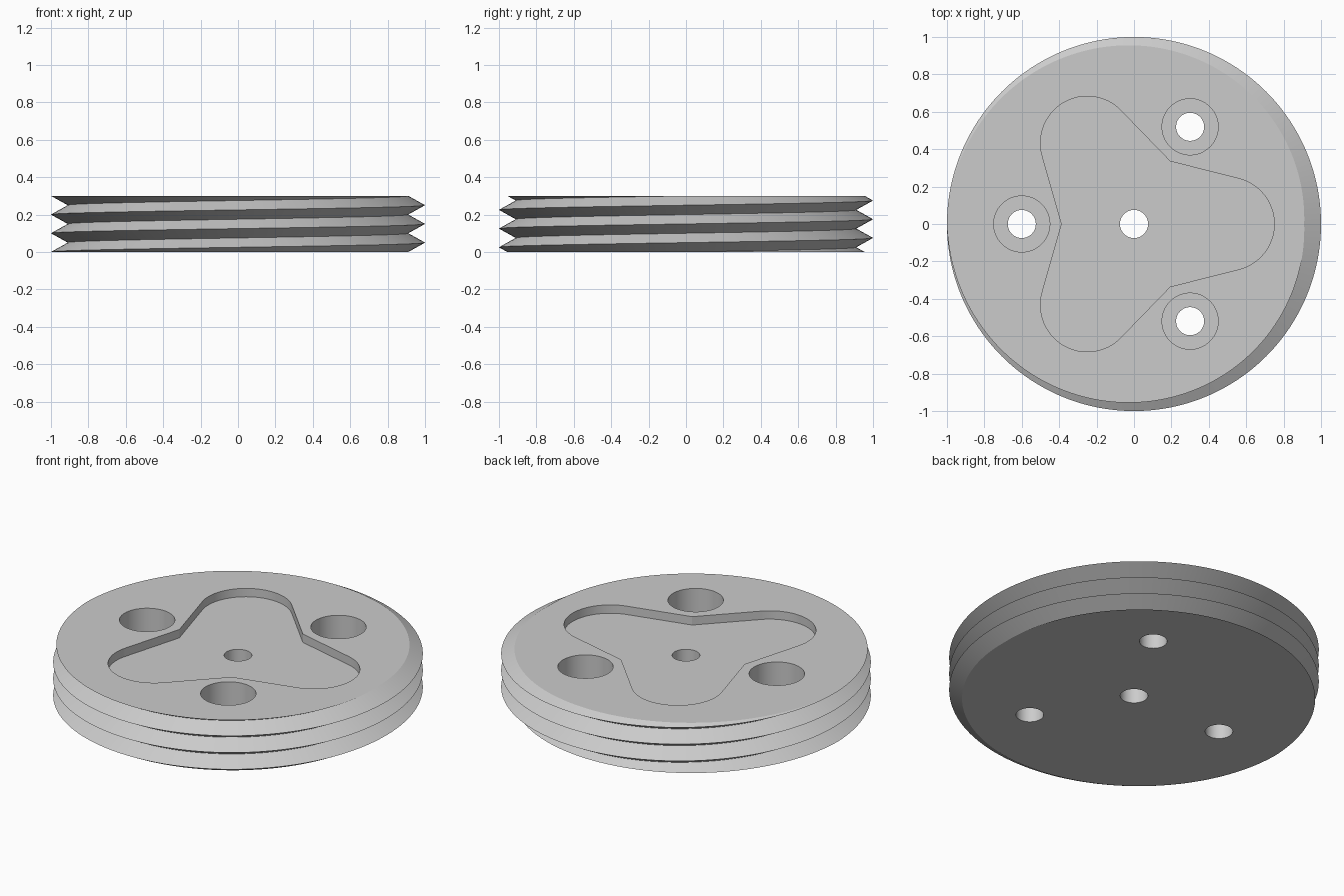
import bpy, bmesh
from math import sin, cos, pi, radians
from mathutils import Vector

default = bpy.data.objects.get("Cube")
if default:
    bpy.data.objects.remove(default, do_unlink=True)

HEIGHT, PITCH, SEGS = 0.3, 0.1, 192
CREST, ROOT = 1.0, 0.91

grey = bpy.data.materials.new("plain grey")
grey.use_nodes = True
colour = (0.6, 0.6, 0.6, 1)
grey.diffuse_color = colour
grey.node_tree.nodes["Principled BSDF"].inputs["Base Color"].default_value = colour


def add_object(name, bm):
    bmesh.ops.recalc_face_normals(bm, faces=bm.faces)
    mesh = bpy.data.meshes.new(name)
    bm.to_mesh(mesh)
    bm.free()
    mesh.materials.append(grey)
    obj = bpy.data.objects.new(name, mesh)
    bpy.context.collection.objects.link(obj)
    return obj


def threaded_disc():
    """Endless right-handed V thread, trimmed flat at both ends and capped."""
    bm = bmesh.new()
    rows = range(-4, 10)
    grid = {}
    for i in range(SEGS):
        a = 2 * pi * i / SEGS
        for k in rows:
            r = CREST if k % 2 else ROOT
            z = PITCH * (k / 2 + i / SEGS)
            grid[i, k] = bm.verts.new((r * cos(a), r * sin(a), z))
        # the last column joins the first one a full pitch higher
    for i in range(SEGS):
        for k in rows:
            j, s = ((i + 1), k) if i + 1 < SEGS else (0, k + 2)
            keys = [(i, k), (j, s), (j, s + 1), (i, k + 1)]
            if all(key in grid for key in keys):
                bm.faces.new([grid[key] for key in keys])
    for z, up in ((0, -1), (HEIGHT, 1)):
        bmesh.ops.bisect_plane(bm, geom=bm.verts[:] + bm.edges[:] + bm.faces[:], dist=1e-5,
                               plane_co=(0, 0, z), plane_no=(0, 0, up), clear_outer=True)
        rim = [e for e in bm.edges if e.is_boundary
               and all(abs(v.co.z - z) < 1e-4 for v in e.verts)]
        bmesh.ops.edgeloop_fill(bm, edges=rim)
    return add_object("threaded_disc", bm)


def circle(x, y, r, n=64):
    return [(x + r * cos(2 * pi * i / n), y + r * sin(2 * pi * i / n)) for i in range(n)]


def cut(body, outline, z0, z1):
    """Remove a straight-sided prism from the body."""
    bm = bmesh.new()
    base = bm.faces.new([bm.verts.new((x, y, z0)) for x, y in outline])
    top = bmesh.ops.extrude_face_region(bm, geom=[base])["geom"]
    bmesh.ops.translate(bm, vec=(0, 0, z1 - z0),
                        verts=[g for g in top if isinstance(g, bmesh.types.BMVert)])
    cutter = add_object("cutter", bm)
    cutter.hide_render = True
    mod = body.modifiers.new("cut", 'BOOLEAN')
    mod.operation, mod.solver, mod.object = 'DIFFERENCE', 'EXACT', cutter
    bpy.context.view_layer.objects.active = body
    bpy.ops.object.modifier_apply(modifier=mod.name)
    bpy.data.objects.remove(cutter, do_unlink=True)


disc = threaded_disc()

# Three-lobed shallow pocket: round lobes joined by straight tapering sides
pocket = []
for t in range(3):
    turn = t * 2 * pi / 3
    for s in range(33):
        a = radians(-76 + 152 * s / 32)
        p = Vector((0.5 + 0.25 * cos(a), 0.25 * sin(a)))
        pocket.append((p.x * cos(turn) - p.y * sin(turn), p.x * sin(turn) + p.y * cos(turn)))
    pocket.append((0.387 * cos(turn + pi / 3), 0.387 * sin(turn + pi / 3)))
cut(disc, pocket, HEIGHT - 0.05, HEIGHT + 0.1)

# Centre hole and three counterbored screw holes
cut(disc, circle(0, 0, 0.075), -0.1, HEIGHT + 0.1)
for t in range(3):
    a = pi / 3 + t * 2 * pi / 3
    x, y = 0.6 * cos(a), 0.6 * sin(a)
    cut(disc, circle(x, y, 0.15), HEIGHT - 0.15, HEIGHT + 0.1)
    cut(disc, circle(x, y, 0.075), -0.1, HEIGHT + 0.1)

# Smooth the round walls, keep every real edge crisp
bpy.ops.object.select_all(action='DESELECT')
disc.select_set(True)
bpy.context.view_layer.objects.active = disc
bpy.ops.object.shade_smooth_by_angle(angle=radians(20))
